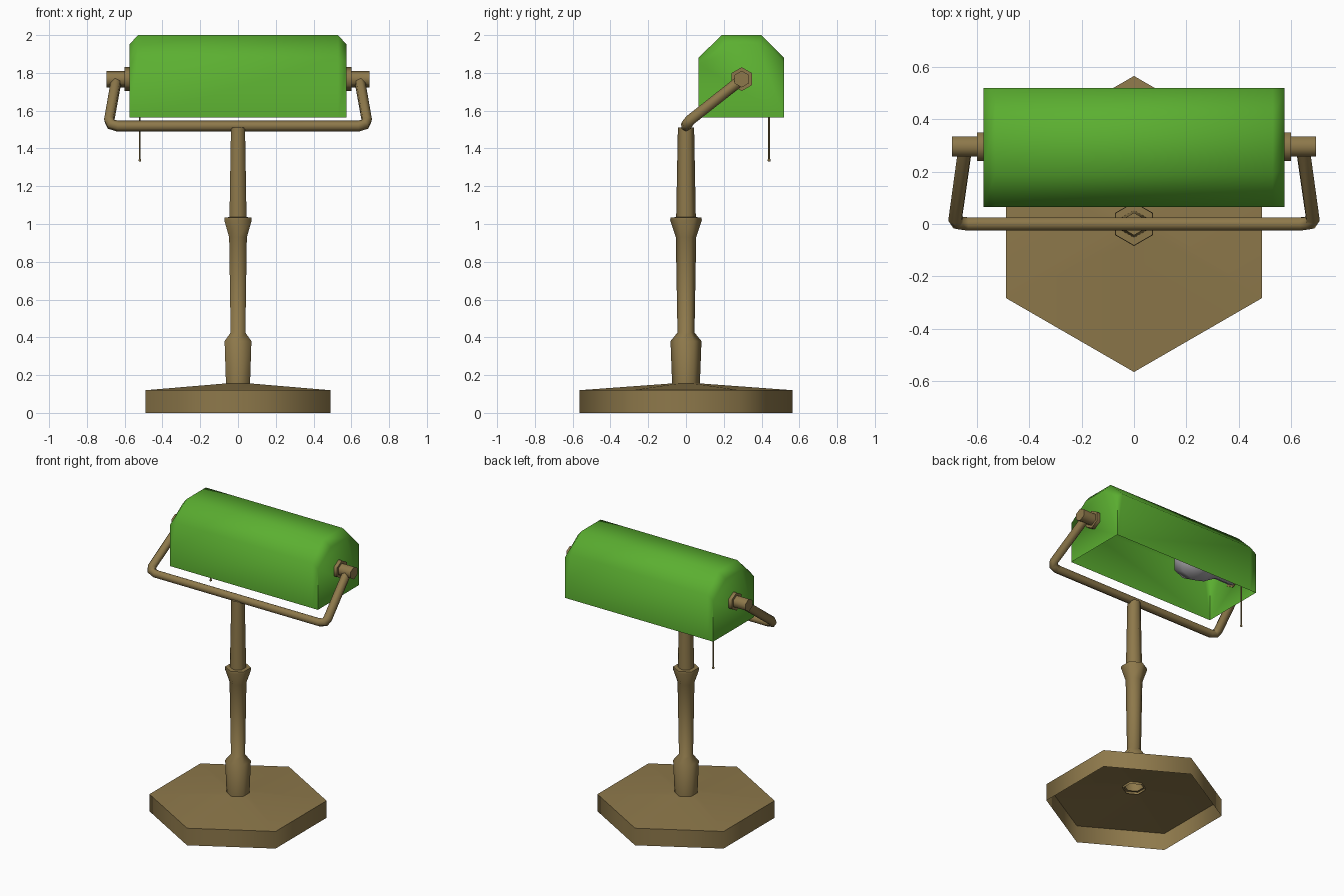
import bpy, bmesh, math
from mathutils import Vector

cube = bpy.data.objects.get("Cube")
if cube:
    bpy.data.objects.remove(cube, do_unlink=True)


def material(name, rgb):
    m = bpy.data.materials.new(name)
    m.use_nodes = True
    m.diffuse_color = (*rgb, 1)
    bsdf = next(n for n in m.node_tree.nodes if n.type == 'BSDF_PRINCIPLED')
    bsdf.inputs["Base Color"].default_value = (*rgb, 1)
    return m


brass = material("aged brass", (0.27, 0.19, 0.07))
green = material("green glass", (0.105, 0.43, 0.03))
grey = material("bulb grey", (0.38, 0.37, 0.39))


def loft(name, rings, mat, closed=True, caps=(True, True), angle=65):
    """Skin a list of equal-length point rings into one smooth-shaded object."""
    bm = bmesh.new()
    rows = [[bm.verts.new(p) for p in ring] for ring in rings]
    n = len(rows[0])
    for a, b in zip(rows, rows[1:]):
        for i in range(n if closed else n - 1):
            j = (i + 1) % n
            bm.faces.new((a[i], a[j], b[j], b[i]))
    if caps[0]:
        bm.faces.new(rows[0][::-1])
    if caps[1]:
        bm.faces.new(rows[-1])
    bmesh.ops.recalc_face_normals(bm, faces=bm.faces)
    me = bpy.data.meshes.new(name)
    bm.to_mesh(me)
    bm.free()
    me.materials.append(mat)
    me.shade_smooth()
    me.set_sharp_from_angle(angle=math.radians(angle))
    ob = bpy.data.objects.new(name, me)
    bpy.context.collection.objects.link(ob)
    return ob


HEX = [(math.cos(a), math.sin(a)) for a in (math.pi / 2 + k * math.pi / 3 for k in range(6))]


def turned(name, profile, mat, axis='z', at=(0, 0), **kw):
    """Six-sided turning: profile holds (radius, position along the axis)."""
    u, v = at
    if axis == 'z':
        rings = [[(u + r * c, v + r * s, h) for c, s in HEX] for r, h in profile]
    else:
        rings = [[(h, u + r * c, v + r * s) for c, s in HEX] for r, h in profile]
    return loft(name, rings, mat, **kw)


def tube(name, path, radius, mat):
    """Sweep a hexagon along a path, carrying its frame around the bends."""
    pts = [Vector(p) for p in path]
    rings, prev, u = [], None, None
    for i, p in enumerate(pts):
        t = (pts[min(i + 1, len(pts) - 1)] - p).normalized()
        t = (t + (p - pts[max(i - 1, 0)]).normalized()).normalized()
        if prev is None:
            u = t.orthogonal().normalized()
        else:
            u = prev.rotation_difference(t) @ u
        w = t.cross(u)
        rings.append([p + radius * (c * u + s * w) for c, s in HEX])
        prev = t
    return loft(name, rings, mat)


# Hollow hexagonal foot
turned("base", [(0.565, 0), (0.565, 0.12), (0.06, 0.157)], brass, caps=(False, False))

# Turned column, open underneath
turned("column", [(0.073, 0.14), (0.082, 0.38), (0.045, 0.425), (0.054, 0.93),
                  (0.084, 1.02), (0.082, 1.035), (0.052, 1.036), (0.043, 1.51)],
       brass, caps=(False, True))

# Bent yoke carrying the shade
half = [(0.645, 0.285, 1.757), (0.682, 0.022, 1.55), (0.672, 0.005, 1.528), (0.635, 0, 1.518)]
tube("yoke", half + [(-x, y, z) for x, y, z in reversed(half)], 0.029, brass)

# Shade pivots
PIVOT = (0.295, 1.767)
for side, sign in (("left", 1), ("right", -1)):
    turned(side + "_pivot_knob", [(0.044, sign * 0.59), (0.044, sign * 0.695)], brass, 'x', PIVOT)
    turned(side + "_pivot_flange", [(0.063, sign * 0.57), (0.063, sign * 0.6)], brass, 'x', PIVOT)

# Open-bottomed shade with chamfered ends
body = [(0.065, 1.565), (0.065, 1.88), (0.19, 2.0), (0.40, 2.0), (0.52, 1.88), (0.52, 1.565)]
end = [(0.065, 1.565), (0.065, 1.85), (0.21, 1.95), (0.38, 1.95), (0.52, 1.85), (0.52, 1.565)]
stations = [(-0.575, end), (-0.53, body), (0.53, body), (0.575, end)]
loft("shade", [[(x, y, z) for y, z in prof] for x, prof in stations], green, closed=False)

# Bulb and its neck along the pivot axis
turned("bulb", [(0.05, -0.57), (0.05, -0.43), (0.11, -0.33), (0.13, -0.25),
                (0.10, -0.16), (0.04, -0.12)], grey, 'x', PIVOT)

# Pull cord with end bead
tube("pull_cord", [(-0.52, 0.30, 1.74), (-0.52, 0.42, 1.74), (-0.52, 0.44, 1.72),
                   (-0.52, 0.44, 1.34)], 0.005, brass)
turned("cord_bead", [(0.004, 1.33), (0.008, 1.334), (0.008, 1.341), (0.004, 1.345)],
       brass, at=(-0.52, 0.44))
